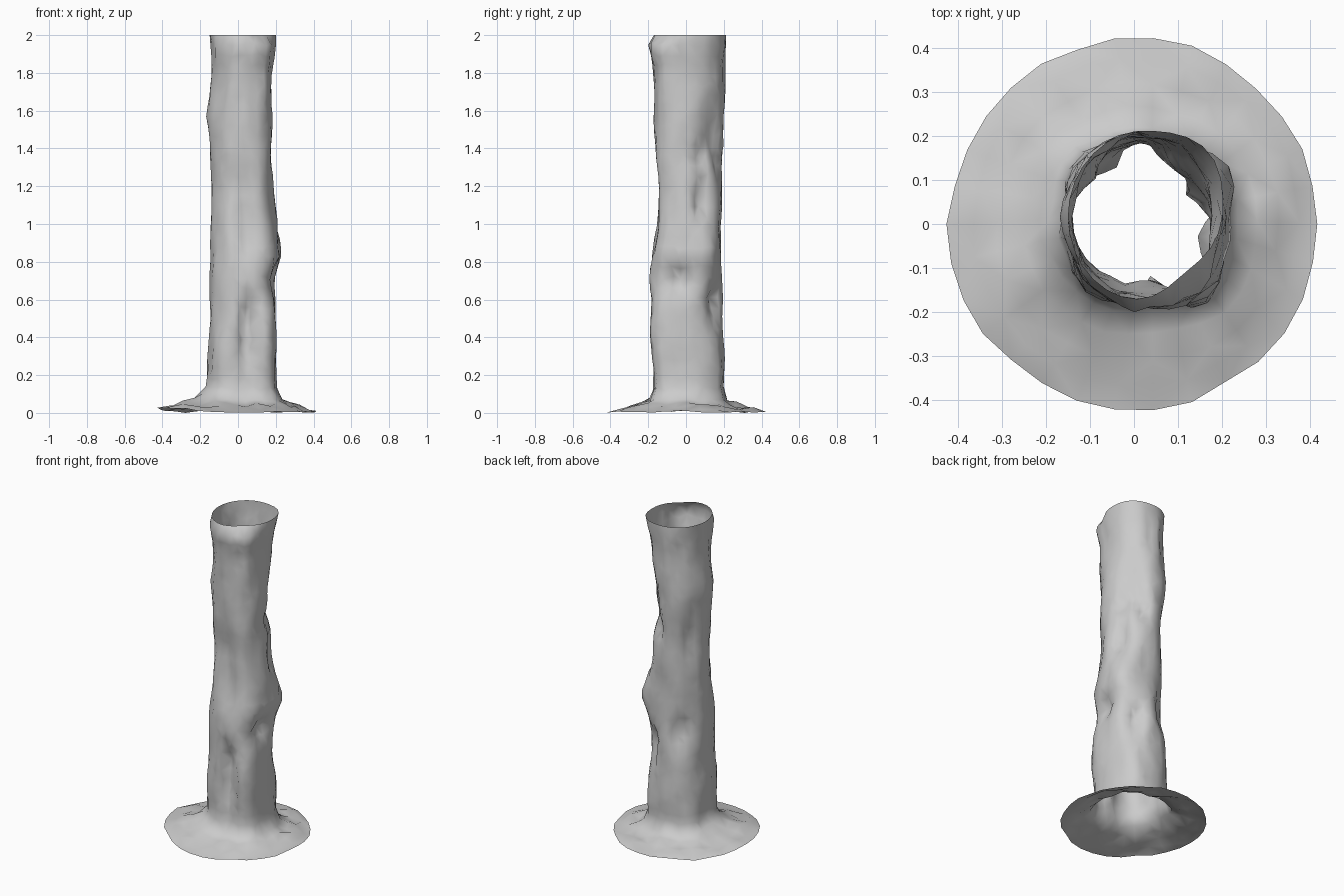
import bpy, math, random
from mathutils import noise, Vector

cube = bpy.data.objects.get("Cube")
if cube:
    bpy.data.objects.remove(cube, do_unlink=True)

bark = bpy.data.materials.new("grey bark")
bark.use_nodes = True
colour = (0.6, 0.6, 0.6, 1)
bark.diffuse_color = colour
bark.node_tree.nodes["Principled BSDF"].inputs["Base Color"].default_value = colour

SIDES = 30
FOOT = 0.11
random.seed(4)

# Trunk outline: height, right-hand x, left-hand x, front y, back y
outline = [
    (0.09, -.18, .225, -.185, .205), (0.15, -.168, .205, -.175, .20),
    (0.25, -.158, .20, -.175, .20), (0.50, -.15, .20, -.19, .195),
    (0.76, -.147, .205, -.195, .193), (0.84, -.145, .218, -.19, .185),
    (1.00, -.145, .208, -.165, .183), (1.20, -.14, .187, -.155, .19),
    (1.36, -.145, .178, -.165, .20), (1.58, -.162, .18, -.165, .20),
    (1.80, -.14, .177, -.17, .203), (1.88, -.143, .185, -.175, .207),
    (1.94, -.147, .195, -.195, .21), (2.00, -.15, .20, -.175, .21)]

# Hollows in the bark: angle, height, angular width, reach up, reach down, depth
hollows = [
    (-80, 0.50, 12, .12, .22, .085), (-86, 1.08, 14, .25, .22, .04),
    (-12, 0.75, 22, .03, .10, .08), (18, 1.39, 15, .03, .08, .05),
    (24, 1.14, 11, .10, .10, .05), (50, 1.55, 14, .12, .10, .012),
    (125, 0.75, 16, .04, .12, .045), (145, 1.30, 16, .12, .12, .03),
    (72, 1.35, 14, .05, .08, .03), (55, 0.62, 14, .06, .12, .05),
    (-120, 1.25, 18, .15, .15, .015), (-135, 1.70, 20, .10, .12, .015),
    (45, 1.42, 24, .16, .14, .04), (-50, 2.01, 30, .04, .04, .04)]

# Swellings, in the same form
swellings = [
    (42, 2.00, 28, .10, .12, .022), (34, 0.88, 24, .13, .13, .038),
    (-50, 1.92, 26, .05, .08, .012), (-45, 0.35, 24, .40, .30, .048),
    (-45, 1.50, 24, .50, .40, .024), (182, 1.58, 14, .05, .08, .008),
    (-135, 0.32, 24, .25, .25, .022), (135, 0.28, 24, .25, .20, .02),
    (45, 0.25, 24, .20, .20, .012)]

def section(z):
    for a, b in zip(outline, outline[1:]):
        if z <= b[0]:
            t = (z - a[0]) / (b[0] - a[0])
            return [p + (q - p) * t for p, q in zip(a[1:], b[1:])]
    return outline[-1][1:]

def relief(bumps, angle, z):
    total = 0
    for deg, height, width, up, down, depth in bumps:
        turn = (math.degrees(angle) - deg + 180) % 360 - 180
        reach = up if z > height else down
        total += depth * math.exp(-(turn / width) ** 2 - ((z - height) / reach) ** 2)
    return total

def trunk_point(angle, z):
    x0, x1, y0, y1 = section(z)
    c, s = math.cos(angle), math.sin(angle)
    inward = relief(hollows, angle, z) - relief(swellings, angle, z)
    if z < 1.96:
        inward += 0.014 * noise.noise(Vector((c * 3, s * 3, z * 5)))
    k = 1 - inward / 0.18
    return ((x0 + x1) / 2 + (x1 - x0) / 2 * c * k,
            (y0 + y1) / 2 + (y1 - y0) / 2 * s * k, z)

def skirt_point(angle, t):
    # t runs from the outer rim (0) to the foot of the trunk (1)
    c, s = math.cos(angle), math.sin(angle)
    fx, fy, fz = trunk_point(angle, FOOT)
    rim = 0.42 + random.uniform(-.007, .007)
    lump = noise.noise(Vector((c * 3.5, s * 3.5, t * 3)))
    raised = max(0, math.cos(angle - math.radians(200))) ** 3
    z = 0.026 + 0.055 * t + 0.022 * t ** 8 + raised * (0.022 + 0.025 * t ** 3)
    z += lump * (0.03 if 0 < t < 0.9 else 0.012)
    return (rim * c * (1 - t) + fx * t, rim * s * (1 - t) + fy * t, max(z, 0))

# Rings from the rim of the root skirt up to the open top
angles = [2 * math.pi * i / SIDES for i in range(SIDES)]
verts = []
skirt_steps = (0, 0.22, 0.45, 0.7, 0.92)
for t in skirt_steps:
    verts += [skirt_point(a, t) for a in angles]
levels = 36
start = FOOT + 0.04
for j in range(levels):
    z = start + (2 - start) * j / (levels - 1)
    for a in angles:
        inner = j < levels - 1
        wobble = random.uniform(-.012, .012) if inner else 0
        twist = random.uniform(-.04, .04) if inner else 0
        verts.append(trunk_point(a + twist, z + wobble))

faces = []
for j in range(len(skirt_steps) + levels - 1):
    for i in range(SIDES):
        n = (i + 1) % SIDES
        a, b = j * SIDES + i, j * SIDES + n
        c, d = b + SIDES, a + SIDES
        faces += [(a, b, c), (a, c, d)] if (i + j) % 2 else [(a, b, d), (b, c, d)]

# Rest the lowest point of the skirt on the ground while keeping the top level
low = min(v[2] for v in verts)
verts = [(x, y, (z - low) * 2 / (2 - low)) for x, y, z in verts]

mesh = bpy.data.meshes.new("tree_trunk")
mesh.from_pydata(verts, [], faces)
mesh.materials.append(bark)
trunk = bpy.data.objects.new("tree_trunk", mesh)
bpy.context.collection.objects.link(trunk)
mesh.shade_smooth()
